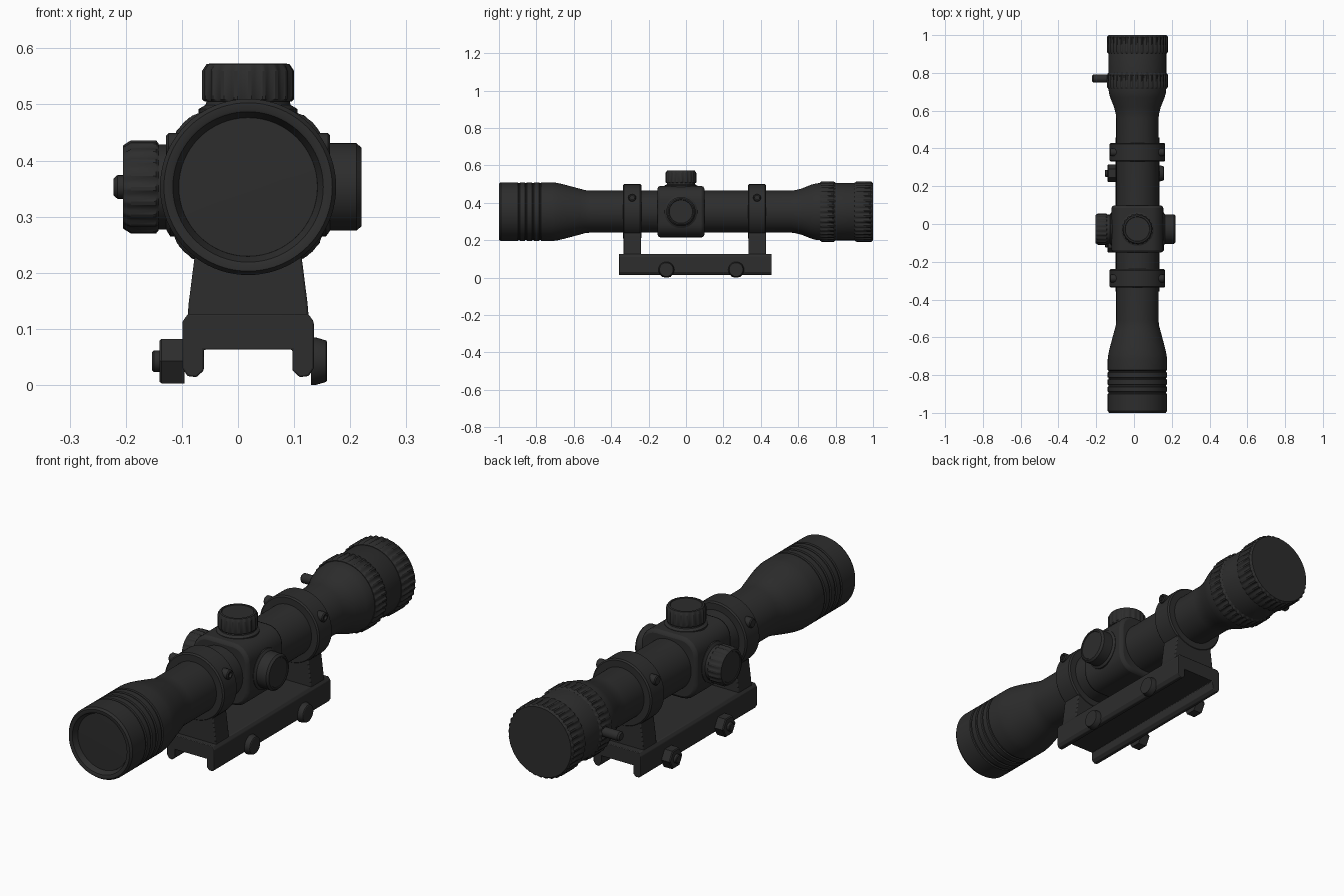
import bpy, bmesh, math

CX, CZ, TY = 0.018, 0.353, -0.027     # optical axis (x, z) and turret position (y)

black = bpy.data.materials.new("matte black")
black.diffuse_color = (0.026, 0.026, 0.026, 1)


def finish(name, bm, bevel=0):
    bmesh.ops.remove_doubles(bm, verts=bm.verts, dist=1e-5)
    bmesh.ops.recalc_face_normals(bm, faces=bm.faces)
    me = bpy.data.meshes.new(name)
    bm.to_mesh(me)
    bm.free()
    me.materials.append(black)
    ob = bpy.data.objects.new(name, me)
    bpy.context.collection.objects.link(ob)
    if bevel:
        m = ob.modifiers.new("bevel", 'BEVEL')
        m.width, m.segments, m.limit_method = bevel, 2, 'ANGLE'
        m.angle_limit = math.radians(35)
    return ob


def lathe(name, profile, axis, origin, n=64, ribs=0):
    """Revolve (radius, position[, rib height]) points round an axis."""
    bm = bmesh.new()
    if ribs:
        n = ribs * 4
    rings = []
    for p in profile:
        r, t, d = p if len(p) == 3 else (*p, 0)
        ring = []
        for j in range(n):
            a = 2 * math.pi * j / n
            rr = r + (d if j % 4 < 2 else 0)
            u, v = rr * math.cos(a), rr * math.sin(a)
            co = {'X': (t, u, v), 'Y': (u, t, v), 'Z': (u, v, t)}[axis]
            ring.append(bm.verts.new([c + o for c, o in zip(co, origin)]))
        rings.append(ring)
    for A, B in zip(rings, rings[1:]):
        for j in range(n):
            k = (j + 1) % n
            bm.faces.new((A[j], A[k], B[k], B[j]))
    for ring, p in ((rings[0], profile[0]), (rings[-1], profile[-1])):
        if p[0] > 0:
            bm.faces.new(ring)
    return finish(name, bm)


def prism(name, pts, y0, y1, bevel):
    """Extrude an x-z outline along y."""
    bm = bmesh.new()
    f = bm.faces.new([bm.verts.new((x, y0, z)) for x, z in pts])
    g = bmesh.ops.extrude_face_region(bm, geom=[f])
    for v in g['geom']:
        if isinstance(v, bmesh.types.BMVert):
            v.co.y = y1
    return finish(name, bm, bevel)


AXIS = (CX, 0, CZ)

# Main tube with the grooved front bell and the flared rear bell
front = [(0.118, -0.97), (0.123, -0.972), (0.134, -0.998), (0.138, -1.0), (0.150, -1.0), (0.157, -0.99)]
for g in (-0.893, -0.856, -0.818, -0.78):
    front += [(0.157, g - 0.006), (0.152, g - 0.003), (0.152, g + 0.003), (0.157, g + 0.006)]
body = front + [(0.157, -0.715), (0.154, -0.69), (0.146, -0.655), (0.122, -0.565), (0.115, -0.54),
                (0.112, -0.51), (0.112, 0.56), (0.115, 0.585), (0.124, 0.62), (0.144, 0.67),
                (0.151, 0.695), (0.153, 0.72), (0.153, 0.99), (0.148, 0.999), (0.134, 0.999),
                (0.126, 0.97), (0.118, 0.97)]
lathe("scope_tube", body, 'Y', AXIS, 80)

# Lenses
lathe("front_lens", [(0.124, -0.972), (0.1235, -0.974), (0.06, -0.976), (0, -0.977)], 'Y', AXIS)
lathe("rear_lens", [(0.127, 0.971), (0.1265, 0.973), (0.06, 0.975), (0, 0.976)], 'Y', AXIS)

# Ribbed rings on the eyepiece
for name, a, b in (("magnification_ring", 0.716, 0.80), ("focus_ring", 0.902, 1.0)):
    lathe(name, [(0.148, a), (0.155, a), (0.156, a + 0.01, 0.006), (0.156, b - 0.01, 0.006),
                 (0.153, b), (0.135, b)], 'Y', AXIS, ribs=36)

# Magnification lever
lathe("magnification_lever", [(0, -0.240), (0.015, -0.240), (0.021, -0.233), (0.021, -0.14)],
      'X', (CX, 0.77, CZ), 24)

# Turret housing: rounded square block
h, c = 0.137, 0.075
block = []
for q in range(4):
    mx = (h - c) * (1 if q in (0, 3) else -1)
    mz = (h - c) * (1 if q < 2 else -1)
    for s in range(7):
        a = math.radians(90 * q + 15 * s)
        block.append((CX + mx + c * math.cos(a), CZ + mz + c * math.sin(a)))
prism("turret_housing", block, TY - 0.125, TY + 0.125, 0.014)

# Turrets: ribbed caps on the top and left, plain cap on the right
T = (CX, TY, CZ)
lathe("elevation_turret_neck", [(0.088, 0.12), (0.088, 0.139), (0.076, 0.146), (0.072, 0.16)], 'Z', T)
lathe("elevation_turret_cap", [(0.06, 0.152), (0.077, 0.152), (0.078, 0.156, 0.004), (0.078, 0.207, 0.004),
                               (0.074, 0.219), (0.066, 0.220), (0.064, 0.217), (0, 0.217)],
      'Z', T, ribs=20)
lathe("side_focus_neck", [(0.088, -0.12), (0.088, -0.139), (0.076, -0.146), (0.076, -0.165)], 'X', T)
lathe("side_focus_cap", [(0.06, -0.160), (0.078, -0.160), (0.079, -0.164, 0.004), (0.079, -0.209, 0.004),
                         (0.074, -0.223), (0.066, -0.223), (0.064, -0.220), (0, -0.220)],
      'X', T, ribs=20)
lathe("windage_cap", [(0.088, 0.12), (0.088, 0.139), (0.078, 0.146), (0.078, 0.193), (0.070, 0.202),
                      (0.064, 0.202), (0.062, 0.199), (0, 0.199)], 'X', T)

# Mounting rings with pillars and clamp screws
for tag, y in (("front", -0.288), ("rear", 0.380)):
    lathe(tag + "_mount_ring", [(0.110, -0.049), (0.141, -0.049), (0.147, -0.043), (0.147, 0.043),
                                (0.141, 0.049), (0.110, 0.049)], 'Y', (CX, y, CZ))
    prism(tag + "_mount_pillar", [(CX - 0.108, 0.12), (CX + 0.108, 0.12), (CX + 0.106, 0.145),
                                  (CX + 0.092, 0.255), (CX + 0.07, 0.27), (CX - 0.07, 0.27),
                                  (CX - 0.092, 0.255), (CX - 0.106, 0.145)], y - 0.047, y + 0.047, 0.004)
    lathe(tag + "_clamp_screw", [(0, -0.146), (0.017, -0.146), (0.021, -0.142), (0.021, -0.115),
                                 (0.021, 0.115), (0.021, 0.142), (0.017, 0.146), (0.011, 0.146),
                                 (0.011, 0.136), (0, 0.136)], 'X', (CX, y, 0.428), 24)

# Rail base: inverted channel outline, mirrored about the centre
half = [(0.107, 0.127), (0.117, 0.113), (0.117, 0.030), (0.108, 0.016), (0.092, 0.014),
        (0.079, 0.026), (0.079, 0.063)]
prism("rail_base", [(CX + x, z) for x, z in half] + [(CX - x, z) for x, z in reversed(half)],
      -0.358, 0.458, 0.003)

# Rail cross bolts: hex nut on the left, tapered head on the right
for tag, y in (("front", -0.105), ("rear", 0.268)):
    o = (0, y, 0.0425)
    lathe(tag + "_rail_nut", [(0.046, -0.095), (0.046, -0.136), (0.042, -0.140), (0, -0.140)], 'X', o, 6)
    lathe(tag + "_rail_bolt_tip", [(0.019, -0.13), (0.019, -0.150), (0.016, -0.153), (0, -0.153)], 'X', o, 24)
    lathe(tag + "_rail_bolt_head", [(0.0425, 0.130), (0.0425, 0.138), (0.037, 0.157), (0.034, 0.159),
                                    (0, 0.159)], 'X', o, 32)

# Smooth shading with sharp edges kept
for ob in bpy.data.objects:
    ob.select_set(True)
    bpy.context.view_layer.objects.active = ob
bpy.ops.object.shade_smooth_by_angle(angle=math.radians(30))
